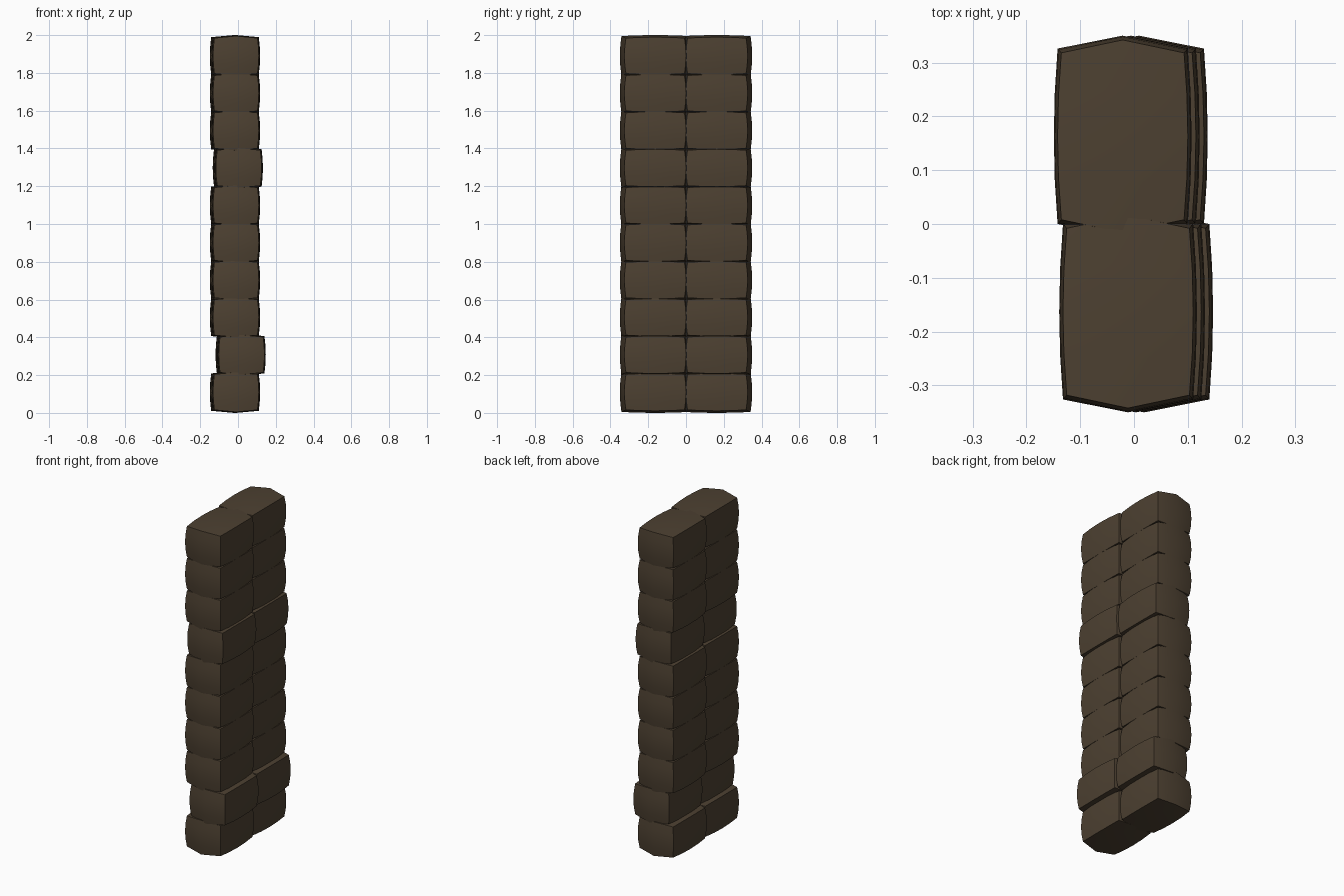
import bpy, bmesh

if "Cube" in bpy.data.objects:
    bpy.data.objects.remove(bpy.data.objects["Cube"])

# one dark brown sackcloth colour
cloth = bpy.data.materials.new("dark brown sackcloth")
cloth.diffuse_color = (0.074, 0.052, 0.031, 1)
cloth.use_nodes = True
cloth.node_tree.nodes["Principled BSDF"].inputs["Base Color"].default_value = cloth.diffuse_color


def bag_mesh():
    """Boxy pillow with gently bulging sides and wedge-shaped ends."""
    nx, ny, nz = 2, 4, 4
    bm = bmesh.new()
    grid = {}

    def vert(i, j, k):
        if (i, j, k) not in grid:
            u, v, w = 2 * i / nx - 1, 2 * j / ny - 1, 2 * k / nz - 1
            x = u * (0.114 + 0.007 * (1 - v * v) + 0.007 * (1 - w * w))
            y = v * (0.155 + 0.024 * (1 - u * u) + 0.008 * (1 - w * w))
            z = w * (0.094 + 0.011 * (1 - u * u) + 0.005 * (1 - v * v))
            grid[i, j, k] = bm.verts.new((x, y, z))
        return grid[i, j, k]

    for i in range(nx):
        for j in range(ny):
            for k in (0, nz):
                bm.faces.new([vert(i, j, k), vert(i + 1, j, k), vert(i + 1, j + 1, k), vert(i, j + 1, k)])
    for i in range(nx):
        for k in range(nz):
            for j in (0, ny):
                bm.faces.new([vert(i, j, k), vert(i + 1, j, k), vert(i + 1, j, k + 1), vert(i, j, k + 1)])
    for j in range(ny):
        for k in range(nz):
            for i in (0, nx):
                bm.faces.new([vert(i, j, k), vert(i, j + 1, k), vert(i, j + 1, k + 1), vert(i, j, k + 1)])
    bmesh.ops.recalc_face_normals(bm, faces=bm.faces[:])
    me = bpy.data.meshes.new("sandbag")
    bm.to_mesh(me)
    bm.free()
    me.materials.append(cloth)
    return me


# stack of ten layers, two bags each; a few layers are nudged sideways
me = bag_mesh()
nudge = {1: 0.03, 6: 0.015}
pitch = 0.1978
for layer in range(10):
    for side, name in ((-1, "front"), (1, "back")):
        ob = bpy.data.objects.new(f"{name}_sandbag_{layer + 1}", me)
        bpy.context.collection.objects.link(ob)
        ob.location = (-0.016 - 0.005 * side + nudge.get(layer, 0),
                       0.163 * side, 0.11 + layer * pitch)

# smooth cloth with crisp corners
ob.select_set(True)
bpy.context.view_layer.objects.active = ob
bpy.ops.object.shade_smooth_by_angle(angle=0.7)
